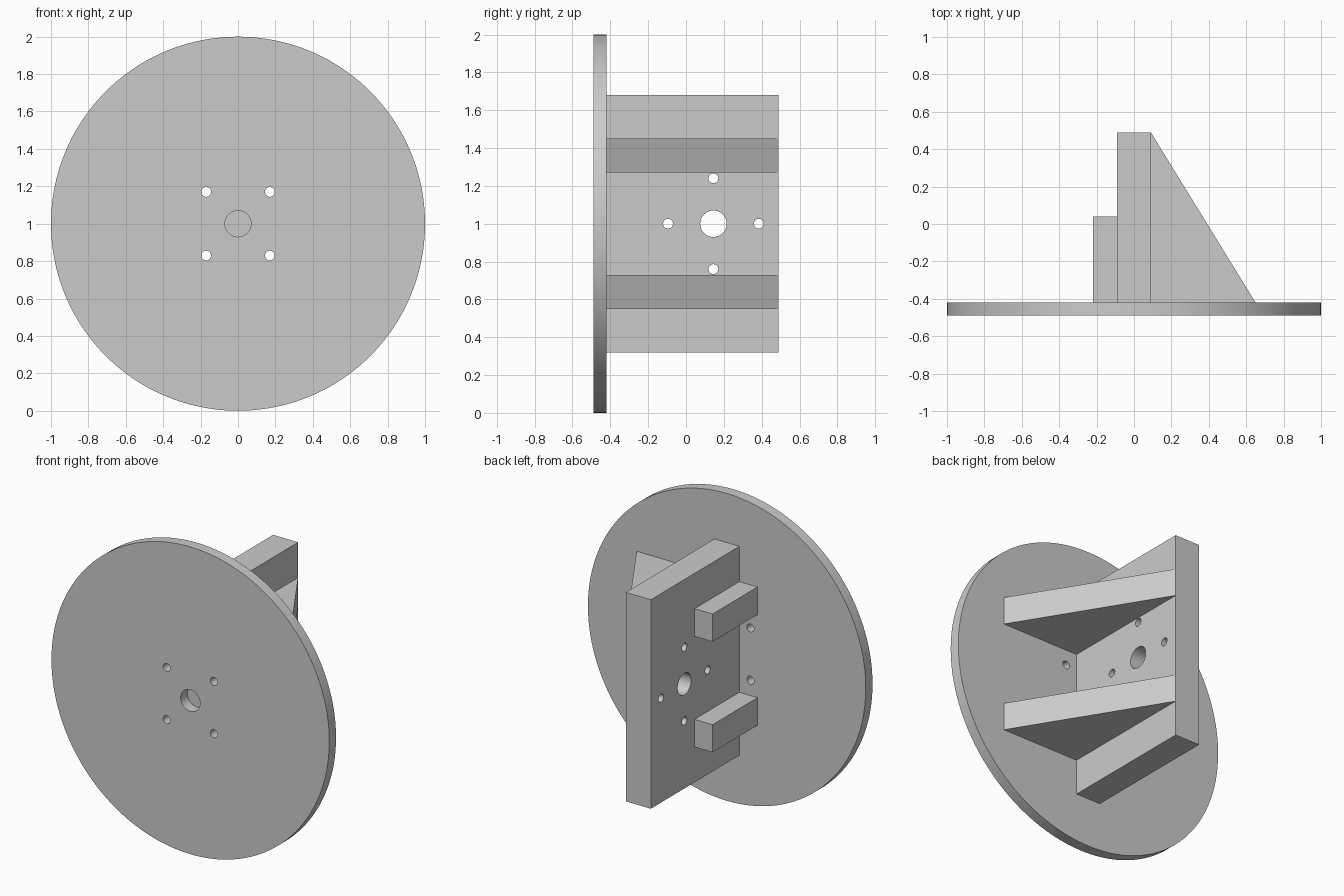
import bpy, bmesh, math
from mathutils import Matrix, Vector

cube = bpy.data.objects.get("Cube")
if cube:
    bpy.data.objects.remove(cube, do_unlink=True)

# One plain grey for the whole bracket
grey = bpy.data.materials.new("plain grey")
grey.use_nodes = True
GREY = (0.6, 0.6, 0.6, 1)
grey.diffuse_color = GREY
grey.node_tree.nodes["Principled BSDF"].inputs["Base Color"].default_value = GREY

FRONT, FACE, BACK = -0.49, -0.42, 0.49   # disc front, disc back, plate rear edge
HALF = 0.09                              # half thickness of the plate
MID = 1.0                                # height of the disc centre


def make_object(name, bm):
    bmesh.ops.recalc_face_normals(bm, faces=bm.faces)
    mesh = bpy.data.meshes.new(name)
    bm.to_mesh(mesh)
    bm.free()
    obj = bpy.data.objects.new(name, mesh)
    obj.data.materials.append(grey)
    bpy.context.collection.objects.link(obj)
    return obj


def add_cylinder(bm, centre, radius, depth, axis, segments):
    turn = Vector((0, 0, 1)).rotation_difference(Vector(axis)).to_matrix().to_4x4()
    bmesh.ops.create_cone(bm, cap_ends=True, segments=segments, radius1=radius,
                          radius2=radius, depth=depth,
                          matrix=Matrix.Translation(centre) @ turn)


def prism(name, outline, z0, z1):
    """Extrude an outline in plan from z0 up to z1."""
    bm = bmesh.new()
    face = bm.faces.new([bm.verts.new((x, y, z0)) for x, y in outline])
    top = bmesh.ops.extrude_face_region(bm, geom=[face])["geom"]
    verts = [v for v in top if isinstance(v, bmesh.types.BMVert)]
    bmesh.ops.translate(bm, verts=verts, vec=(0, 0, z1 - z0))
    return make_object(name, bm)


def drill(obj, holes, axis):
    """Cut round through holes, each given as (centre, radius)."""
    bm = bmesh.new()
    for centre, radius in holes:
        add_cylinder(bm, centre, radius, 0.4, axis, 48)
    cutter = make_object("hole_cutter", bm)
    cutter.hide_render = True
    mod = obj.modifiers.new("holes", "BOOLEAN")
    mod.operation, mod.solver, mod.object = "DIFFERENCE", "EXACT", cutter
    select(obj)
    bpy.ops.object.modifier_apply(modifier=mod.name)
    bpy.data.objects.remove(cutter, do_unlink=True)
    select(obj)
    bpy.ops.object.shade_smooth_by_angle(angle=math.radians(30))


def select(obj):
    bpy.ops.object.select_all(action="DESELECT")
    obj.select_set(True)
    bpy.context.view_layer.objects.active = obj


# Round mounting disc with a centre hole and four screw holes
bm = bmesh.new()
disc_y = (FRONT + FACE) / 2
add_cylinder(bm, (0, disc_y, MID), 1.0, FACE - FRONT, (0, 1, 0), 160)
disc = make_object("mounting_disc", bm)
holes = [((0, disc_y, MID), 0.07)]
holes += [((sx * 0.17, disc_y, MID + sz * 0.17), 0.026)
          for sx in (-1, 1) for sz in (-1, 1)]
drill(disc, holes, (0, 1, 0))

# Upright plate with a centre hole and a ring of four screw holes
plate = prism("upright_plate",
              [(-HALF, FACE), (HALF, FACE), (HALF, BACK), (-HALF, BACK)], 0.32, 1.68)
hub_y, ring = 0.145, 0.24
holes = [((0, hub_y, MID), 0.07)]
for i in range(4):
    a = i * math.pi / 2
    holes.append(((0, hub_y + ring * math.cos(a), MID + ring * math.sin(a)), 0.026))
drill(plate, holes, (1, 0, 0))

# Triangular gussets on one side, short rectangular ribs on the other
for level, z0 in (("lower", 0.55), ("upper", 1.27)):
    prism(level + "_gusset", [(HALF, FACE), (0.65, FACE), (HALF, BACK)], z0, z0 + 0.18)
    prism(level + "_rib",
          [(-0.22, FACE), (-HALF, FACE), (-HALF, 0.04), (-0.22, 0.04)], z0, z0 + 0.18)
